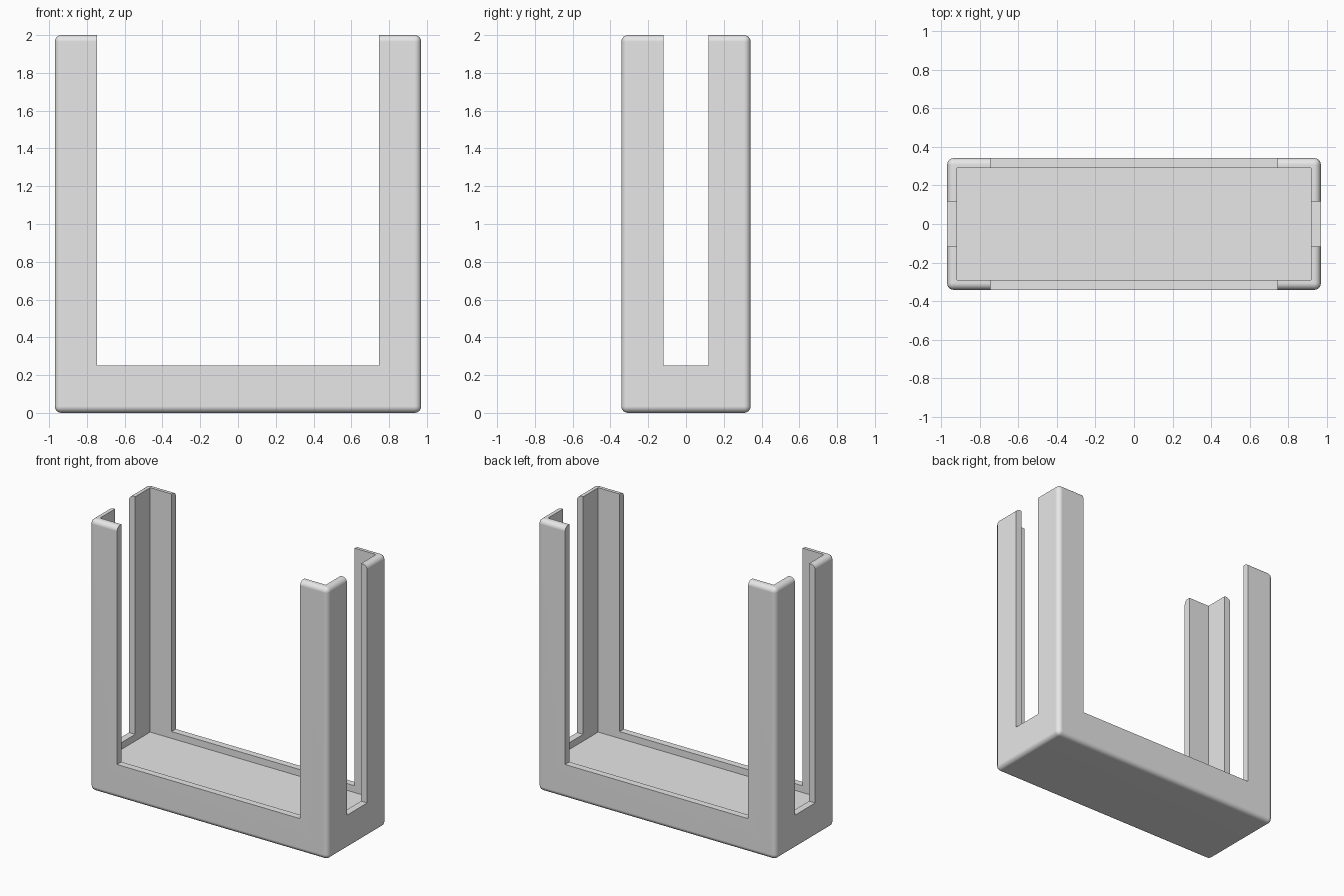
import bpy
import bmesh

HALF_X, HALF_Y, HEIGHT = 0.97, 0.342, 2.0
WALL, FLOOR, RIM, ROUND = 0.05, 0.2, 0.25, 0.035
SLOT_X, SLOT_Y = 0.746, 0.118
OVER = 0.5

cube = bpy.data.objects.get("Cube")
if cube:
    bpy.data.objects.remove(cube, do_unlink=True)

grey = bpy.data.materials.new("light_grey")
grey.use_nodes = True
colour = (0.8, 0.8, 0.8, 1)
grey.diffuse_color = colour
grey.node_tree.nodes["Principled BSDF"].inputs["Base Color"].default_value = colour


def box(name, half_x, half_y, bottom, top, rounding=0):
    """Box centred on x and y, with all edges optionally rounded."""
    bm = bmesh.new()
    bmesh.ops.create_cube(bm, size=1)
    for v in bm.verts:
        v.co.x *= 2 * half_x
        v.co.y *= 2 * half_y
        v.co.z = top if v.co.z > 0 else bottom
    if rounding:
        bmesh.ops.bevel(bm, geom=bm.edges[:], offset=rounding, segments=6,
                        profile=0.5, affect='EDGES')
    mesh = bpy.data.meshes.new(name)
    bm.to_mesh(mesh)
    bm.free()
    mesh.materials.append(grey)
    obj = bpy.data.objects.new(name, mesh)
    bpy.context.collection.objects.link(obj)
    return obj


# Rounded block that becomes the tray with four angled corner posts
holder = box("corner_post_holder", HALF_X, HALF_Y, 0, HEIGHT, ROUND)
bpy.ops.object.select_all(action='DESELECT')
bpy.context.view_layer.objects.active = holder
holder.select_set(True)

# Inner cavity, then the wide front/back slot and the narrow side slot
cutters = [
    box("cavity_cutter", HALF_X - WALL, HALF_Y - WALL, FLOOR, HEIGHT + OVER),
    box("front_back_slot_cutter", SLOT_X, HALF_Y + OVER, RIM, HEIGHT + OVER),
    box("side_slot_cutter", HALF_X + OVER, SLOT_Y, RIM, HEIGHT + OVER),
]
for cutter in cutters:
    cutter.hide_render = True
    cut = holder.modifiers.new(cutter.name, 'BOOLEAN')
    cut.operation = 'DIFFERENCE'
    cut.solver = 'EXACT'
    cut.object = cutter
    bpy.ops.object.modifier_apply(modifier=cut.name)
    bpy.data.objects.remove(cutter, do_unlink=True)

# Smooth rounded edges, crisp slots and flat walls
bpy.ops.object.shade_smooth_by_angle(angle=0.6)
weighted = holder.modifiers.new("flat_walls", 'WEIGHTED_NORMAL')
weighted.keep_sharp = True
